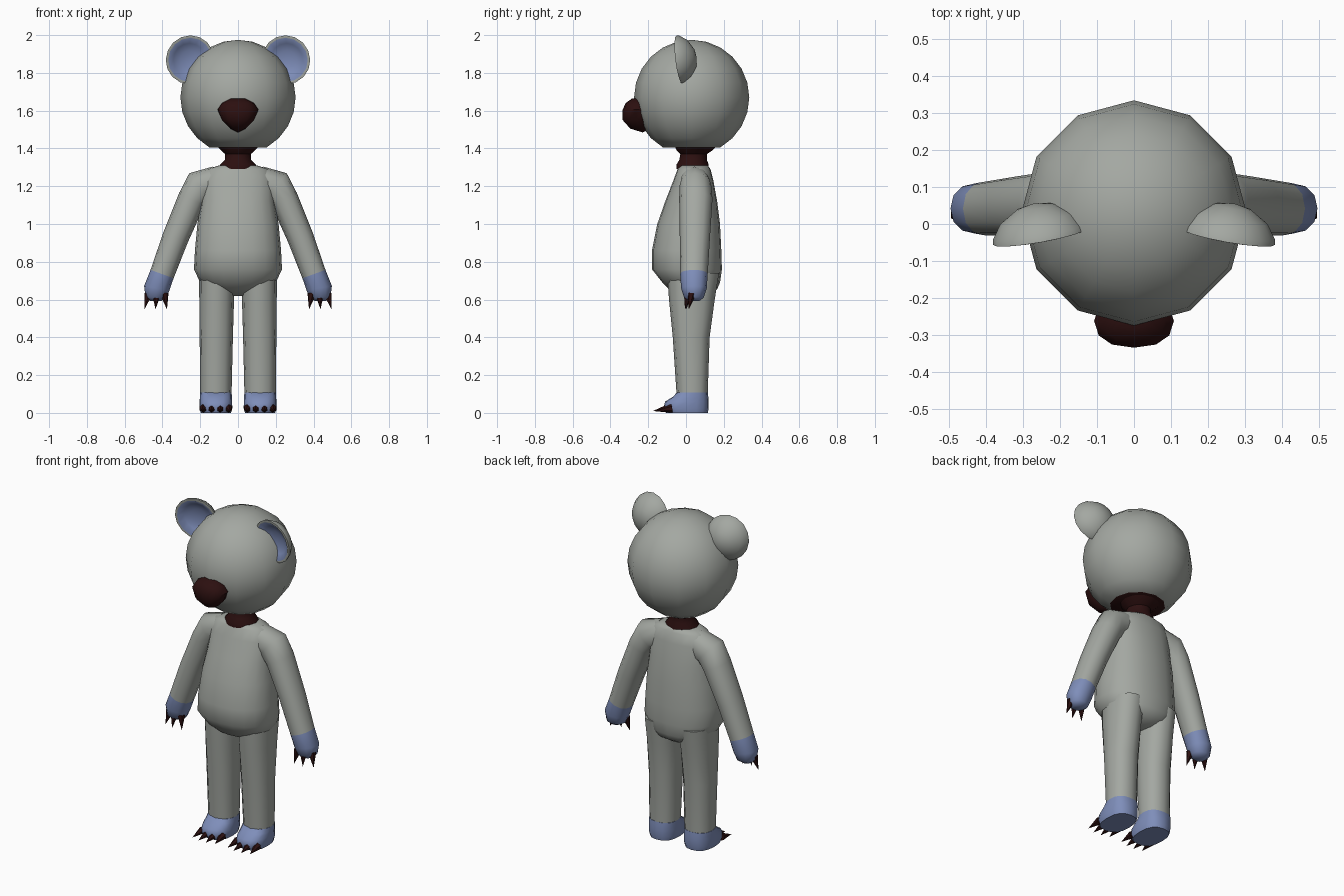
import bpy, bmesh
from math import cos, sin, pi, radians, copysign
from mathutils import Matrix, Vector

if "Cube" in bpy.data.objects:
    bpy.data.objects.remove(bpy.data.objects["Cube"], do_unlink=True)


def material(name, colour):
    mat = bpy.data.materials.new(name)
    mat.use_nodes = True
    mat.diffuse_color = (*colour, 1)
    mat.node_tree.nodes["Principled BSDF"].inputs["Base Color"].default_value = (*colour, 1)
    return mat


grey = material("grey fur", (0.37, 0.39, 0.36))
blue = material("dusty blue", (0.21, 0.27, 0.49))
dark = material("dark maroon", (0.025, 0.005, 0.005))


def finish(name, bm, mats, angle=50):
    bmesh.ops.remove_doubles(bm, verts=bm.verts, dist=0.0005)
    bmesh.ops.recalc_face_normals(bm, faces=bm.faces)
    mesh = bpy.data.meshes.new(name)
    bm.to_mesh(mesh)
    bm.free()
    for mat in mats:
        mesh.materials.append(mat)
    obj = bpy.data.objects.new(name, mesh)
    bpy.context.collection.objects.link(obj)
    bpy.ops.object.select_all(action='DESELECT')
    obj.select_set(True)
    bpy.context.view_layer.objects.active = obj
    bpy.ops.object.shade_smooth_by_angle(angle=radians(angle))
    return obj


def span(z, rx, front, back, x=0):
    """Level ring given by its front and back y."""
    return (x, (front + back) / 2, z, rx, (back - front) / 2, 0)


def loft(name, rings, mats, sides=12, power=2.0, second_from=None,
         side=1, matrix=None, angle=50):
    """Skin rings (x, y, z, rx, ry, tilt); bands from second_from on use the second colour."""
    bm = bmesh.new()
    loops = []
    for x, y, z, rx, ry, tilt in rings:
        t, loop = radians(tilt), []
        for i in range(sides):
            a = 2 * pi * i / sides
            u = copysign(abs(cos(a)) ** (2 / power), cos(a)) * rx
            v = copysign(abs(sin(a)) ** (2 / power), sin(a)) * ry
            loop.append(bm.verts.new((x + u * cos(t), y + v, z + u * sin(t))))
        loops.append(loop)
    for k, (low, high) in enumerate(zip(loops, loops[1:])):
        for i in range(sides):
            j = (i + 1) % sides
            face = bm.faces.new((low[i], low[j], high[j], high[i]))
            face.material_index = int(second_from is not None and k >= second_from)
    if rings[0][3] > 0:
        bm.faces.new(loops[0])
    if rings[-1][3] > 0:
        bm.faces.new(loops[-1]).material_index = int(second_from is not None)
    if matrix:
        bm.transform(matrix)
    if side < 0:
        bm.transform(Matrix.Scale(-1, 4, Vector((1, 0, 0))))
    return finish(name, bm, mats, angle)


def claw(name, base, tip, radius, side):
    base, tip = Vector(base), Vector(tip)
    axis = tip - base
    bm = bmesh.new()
    turn = axis.to_track_quat('Z', 'Y').to_matrix().to_4x4()
    bmesh.ops.create_cone(bm, cap_ends=True, segments=6, radius1=radius, radius2=0,
                          depth=axis.length,
                          matrix=Matrix.Translation((base + tip) / 2) @ turn)
    bm.transform(Matrix.Scale(side, 4, Vector((1, 0, 0))))
    finish(name, bm, [dark], 30)


# Head: faceted ball with a dark flat underside
R = 0.305
head_rings = []
for k in range(11):
    a = pi * k / 12
    r = R * sin(a)
    head_rings.append((0, 0.03, 1.67 + R * cos(a), r, r, 0))
loft("head", head_rings, [grey, dark], second_from=10)

# Neck
loft("neck", [span(1.29, 0.1, -0.05, 0.12), span(1.315, 0.095, -0.05, 0.12),
              span(1.34, 0.07, -0.035, 0.11), span(1.37, 0.068, -0.03, 0.11),
              span(1.39, 0.09, -0.05, 0.14), span(1.41, 0.11, -0.06, 0.16)], [dark])

# Nose: rounded wedge, narrow at the bottom
loft("nose", [span(1.485, 0, -0.23, -0.23), span(1.505, 0.04, -0.295, -0.19),
              span(1.55, 0.085, -0.335, -0.19), span(1.605, 0.108, -0.335, -0.19),
              span(1.64, 0.085, -0.32, -0.2), span(1.665, 0.04, -0.285, -0.21)],
     [dark], power=2.3)

# Torso with a low belly
loft("torso", [span(0.62, 0.06, -0.01, 0.11), span(0.655, 0.15, -0.09, 0.165),
               span(0.69, 0.2, -0.125, 0.18), span(0.76, 0.233, -0.18, 0.19),
               span(0.86, 0.228, -0.18, 0.187), span(1, 0.215, -0.152, 0.18),
               span(1.12, 0.195, -0.11, 0.165), span(1.23, 0.19, -0.067, 0.145),
               span(1.29, 0.165, -0.045, 0.13), span(1.31, 0.1, -0.035, 0.115)],
     [grey], sides=20, power=2.25)

for side, label in ((1, "left"), (-1, "right")):
    # Ear: thick bowl with a blue hollow
    bowl = [(-0.088, 0), (-0.078, 0.05), (-0.048, 0.1), (-0.01, 0.127), (0.004, 0.13),
            (0.006, 0.117), (-0.018, 0.085), (-0.03, 0.045), (-0.034, 0)]
    place = (Matrix.Translation((0.255, -0.03, 1.87))
             @ Matrix.Rotation(radians(-10), 4, 'Z') @ Matrix.Rotation(radians(97), 4, 'X'))
    loft(label + "_ear", [(0, 0, d, r, r, 0) for d, r in bowl], [grey, blue],
         sides=16, second_from=5, side=side, matrix=place)

    # Arm ending in a blue paw
    loft(label + "_arm", [
        (0.12, 0.045, 1.22, 0.085, 0.075, 80), (0.2, 0.05, 1.2, 0.09, 0.085, 50),
        (0.245, 0.052, 1.13, 0.075, 0.088, 25), (0.33, 0.047, 0.93, 0.07, 0.08, 21),
        (0.402, 0.042, 0.735, 0.065, 0.073, 20), (0.43, 0.042, 0.66, 0.068, 0.068, 10),
        (0.435, 0.042, 0.61, 0.055, 0.052, 3), (0.437, 0.042, 0.592, 0.028, 0.028, 0)],
        [grey, blue], second_from=4, power=2.2, side=side)

    # Paw claws
    for i, (x, tip_x, y) in enumerate(((0.39, 0.376, 0), (0.432, 0.437, -0.005),
                                       (0.475, 0.495, 0.015))):
        claw(f"{label}_paw_claw_{i + 1}", (x, y + 0.015, 0.63), (tip_x, y, 0.547),
             0.023, side)

    # Leg
    loft(label + "_leg", [
        span(0.1, 0.083, -0.05, 0.115, 0.117), span(0.4, 0.088, -0.07, 0.125, 0.115),
        span(0.6, 0.092, -0.09, 0.152, 0.113), span(0.74, 0.095, -0.1, 0.175, 0.112)],
        [grey], power=2.3, side=side)

    # Foot
    loft(label + "_foot", [
        span(0, 0.08, -0.105, 0.115, 0.117), span(0.025, 0.087, -0.12, 0.12, 0.117),
        span(0.06, 0.086, -0.11, 0.12, 0.117), span(0.085, 0.085, -0.07, 0.118, 0.117),
        span(0.108, 0.083, -0.048, 0.115, 0.117)],
        [blue], sides=16, power=2.5, side=side)

    # Toe claws, the outer pair set further back
    for i in range(4):
        offset = i - 1.5
        x = 0.117 + offset * 0.044
        back = 0.015 * (abs(offset) > 1)
        claw(f"{label}_toe_claw_{i + 1}", (x, back - 0.09, 0.024),
             (x + offset * 0.006, back - 0.175, 0.01), 0.023, side)
